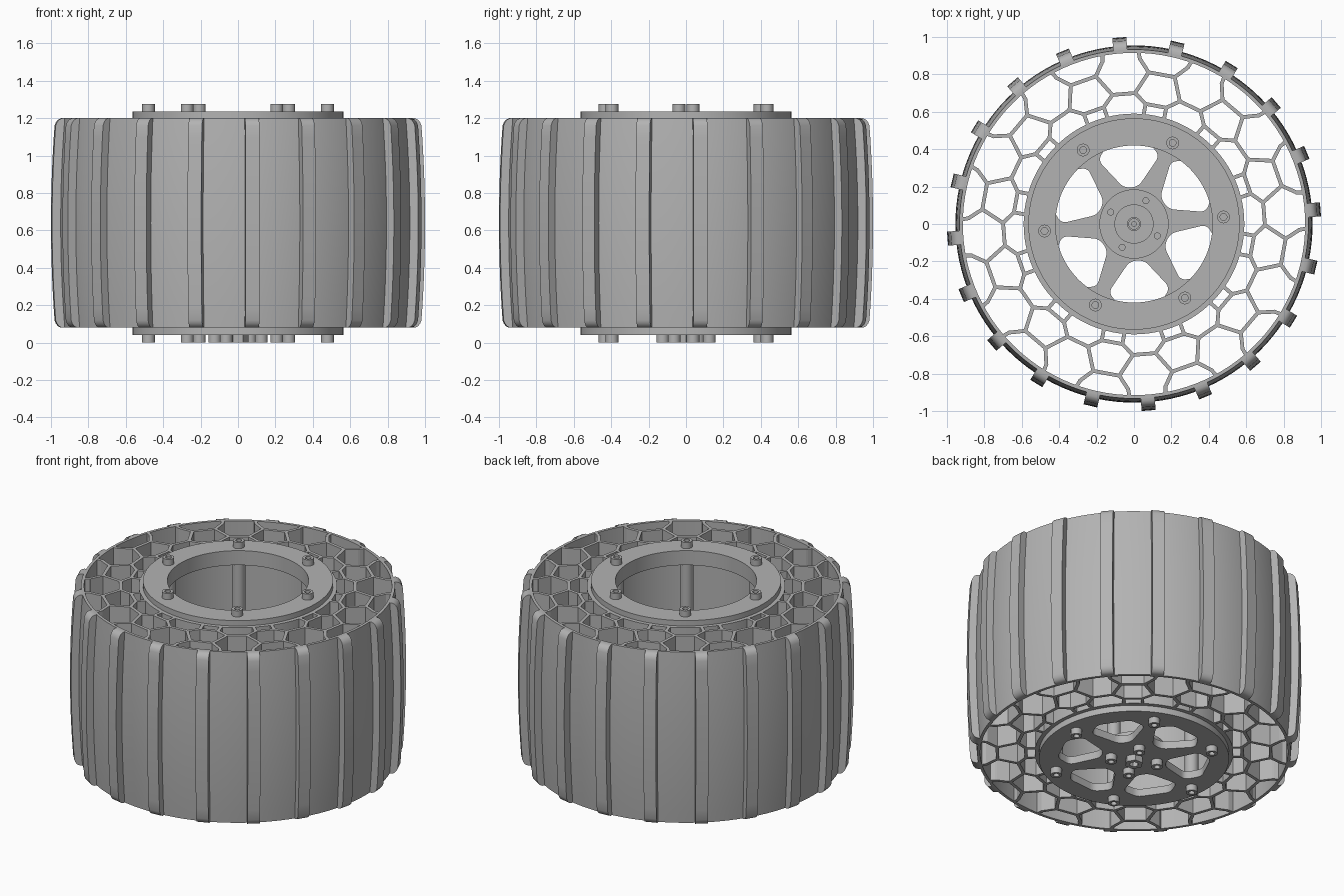
import bpy, bmesh
from math import sin, cos, radians, pi
from mathutils import Vector, Matrix

cube = bpy.data.objects.get("Cube")
if cube:
    bpy.data.objects.remove(cube)

grey = bpy.data.materials.new("plain grey")
grey.use_nodes = True
grey.diffuse_color = (0.45, 0.45, 0.45, 1)
grey.node_tree.nodes["Principled BSDF"].inputs["Base Color"].default_value = grey.diffuse_color

PHASE = 4.5            # shared rotation of treads, bolts and spokes, in degrees
LOW, HIGH = 0.08, 1.2  # tyre side planes
MID, HALF = (LOW + HIGH) / 2, (HIGH - LOW) / 2


def polar(r, deg):
    return Vector((r * cos(radians(deg)), r * sin(radians(deg))))


def add_object(name, mesh):
    obj = bpy.data.objects.new(name, mesh)
    bpy.context.collection.objects.link(obj)
    mesh.materials.clear()
    mesh.materials.append(grey)
    bpy.ops.object.select_all(action="DESELECT")
    obj.select_set(True)
    bpy.context.view_layer.objects.active = obj
    bpy.ops.object.shade_smooth_by_angle(angle=radians(30))
    return obj


def finish(name, bm):
    bmesh.ops.recalc_face_normals(bm, faces=bm.faces)
    mesh = bpy.data.meshes.new(name)
    bm.to_mesh(mesh)
    bm.free()
    return add_object(name, mesh)


def prism(bm, base, offset):
    """Extrude a closed loop of 3D points along an offset."""
    a = [bm.verts.new(p) for p in base]
    b = [bm.verts.new(Vector(p) + offset) for p in base]
    bm.faces.new(a)
    bm.faces.new(b[::-1])
    for i in range(len(a)):
        j = (i + 1) % len(a)
        bm.faces.new((a[i], a[j], b[j], b[i]))


def lathe(bm, profile, steps=96, centre=(0, 0), turn=0):
    """Turn a closed (radius, height) profile around an upright axis."""
    rings = []
    for s in range(steps):
        c = polar(1, 360 * s / steps + turn)
        rings.append([bm.verts.new((centre[0] + r * c.x, centre[1] + r * c.y, z))
                      for r, z in profile])
    for s in range(steps):
        a, b = rings[s], rings[(s + 1) % steps]
        for i in range(len(profile)):
            j = (i + 1) % len(profile)
            bm.faces.new((a[i], b[i], b[j], a[j]))


def ring(name, inner, outer, z0, z1, steps=96):
    bm = bmesh.new()
    lathe(bm, [(inner, z0), (outer, z0), (outer, z1), (inner, z1)], steps)
    return finish(name, bm)


def circle(r, centre=(0, 0), n=96):
    return [Vector(centre) + polar(r, 360 * i / n) for i in range(n)]


def rounded(corners, cut, n=6):
    """Round every corner of a polygon."""
    out = []
    for i, p in enumerate(corners):
        a = p + (corners[i - 1] - p).normalized() * cut
        b = p + (corners[(i + 1) % len(corners)] - p).normalized() * cut
        for k in range(n + 1):
            t = k / n
            out.append(a * (1 - t) ** 2 + p * (2 * t * (1 - t)) + b * t * t)
    return out


def plate(name, loops, z0, z1):
    """Flat plate: the first loop is the outline, the others are holes."""
    curve = bpy.data.curves.new(name, "CURVE")
    curve.dimensions = "2D"
    curve.fill_mode = "BOTH"
    curve.extrude = (z1 - z0) / 2
    for loop in loops:
        spline = curve.splines.new("POLY")
        spline.points.add(len(loop) - 1)
        for point, p in zip(spline.points, loop):
            point.co = (p.x, p.y, 0, 1)
        spline.use_cyclic_u = True
    temp = bpy.data.objects.new(name + " curve", curve)
    bpy.context.collection.objects.link(temp)
    graph = bpy.context.evaluated_depsgraph_get()
    mesh = bpy.data.meshes.new_from_object(temp.evaluated_get(graph))
    bpy.data.objects.remove(temp)
    mesh.transform(Matrix.Translation((0, 0, (z0 + z1) / 2)))
    bm = bmesh.new()
    bm.from_mesh(mesh)
    bmesh.ops.remove_doubles(bm, verts=bm.verts, dist=0.0001)
    return finish(name, bm)


def bulge(r, sag, end=1.0, n=16):
    """Barrel-shaped outer line of the tyre, from bottom to top."""
    ts = [end * (2 * i / n - 1) for i in range(n + 1)]
    return [(r - sag * t * t, MID + HALF * t) for t in ts]


# Outer band of the tyre
bm = bmesh.new()
lathe(bm, [(0.915, LOW)] + bulge(0.955, 0.022) + [(0.915, HIGH)], 120)
finish("outer_band", bm)

# Twenty tread bars with rounded ends
bm = bmesh.new()
body = bulge(1.0, 0.022, 0.93)
tip = [(0.974, HIGH - 0.022), (0.962, HIGH - 0.007), (0.945, HIGH)]
foot = [(r, 2 * MID - z) for r, z in reversed(tip)]
outline = [(0.925, LOW)] + foot + body + tip + [(0.925, HIGH)]
for k in range(20):
    out = polar(1, PHASE + 18 * k)
    side = Vector((-out.y, out.x, 0)) * 0.075
    prism(bm, [Vector((r * out.x, r * out.y, z)) - side / 2 for r, z in outline], side)
finish("tread_bars", bm)

# Honeycomb web between drum and band
bm = bmesh.new()


def wall(p, q, thick=0.02):
    along = (q - p).normalized()
    across = Vector((-along.y, along.x)) * thick / 2
    p, q = p - along * 0.005, q + along * 0.005
    loop = [p - across, q - across, q + across, p + across]
    prism(bm, [(v.x, v.y, LOW) for v in loop], Vector((0, 0, HIGH - LOW)))


for k in range(12):
    a = PHASE + 30 * k
    wall(polar(0.70, a - 5), polar(0.70, a + 5))
    for r in (0.645, 0.815):
        wall(polar(r, a + 10), polar(r, a + 20))
    for s in (-1, 1):
        path = [polar(0.58, a + 9.5 * s), polar(0.645, a + 10 * s), polar(0.70, a + 5 * s),
                polar(0.815, a + 10 * s), polar(0.885, a + 6.5 * s), polar(0.925, a + 6 * s)]
        for p, q in zip(path, path[1:]):
            wall(p, q)
finish("honeycomb_web", bm)

# Drum and top clamping ring
ring("drum", 0.55, 0.59, LOW, HIGH)
ring("top_ring", 0.42, 0.565, 1.14, 1.235)

# Spoked bottom plate
holes = []
for k in range(6):
    a = PHASE + 30 + 60 * k
    corners = [polar(0.20, a - 11), polar(0.39, a - 25), polar(0.455, a - 13),
               polar(0.455, a + 13), polar(0.39, a + 25), polar(0.20, a + 11)]
    holes.append(rounded(corners, 0.035))
plate("spoked_plate", [circle(0.565)] + holes, 0.04, 0.09)

# Hub disc with bolt holes, collar and shaft
hub_spots = [polar(0.14, 63 + 90 * k) for k in range(4)]
plate("hub_disc", [circle(0.185)] + [circle(0.016, p, 16) for p in hub_spots], 0.088, 0.12)
ring("hub_collar", 0.035, 0.105, 0.085, 0.135, 48)
ring("shaft", 0.012, 0.03, 0.03, 0.17, 24)
ring("hub_nut", 0.028, 0.055, 0.0, 0.045, 6)

# Tie rods between the bottom plate and the top ring
rim_spots = [polar(0.48, PHASE + 60 * k) for k in range(6)]
bm = bmesh.new()
for p in rim_spots:
    lathe(bm, [(0.01, 0.085), (0.041, 0.085), (0.041, 1.15), (0.01, 1.15)], 24, p)
finish("tie_rods", bm)


# Socket-head bolts
def bolts(name, spots, seat, top):
    floor = seat + (top - seat) * 0.3
    bm = bmesh.new()
    for p in spots:
        lathe(bm, [(0.001, seat), (0.034, seat), (0.034, top),
                   (0.018, top), (0.018, floor), (0.001, floor)], 24, p)
    finish(name, bm)


bolts("top_bolts", rim_spots, 1.23, 1.275)
bolts("bottom_bolts", rim_spots, 0.045, 0.0)
bolts("hub_bolts", hub_spots, 0.045, 0.0)
